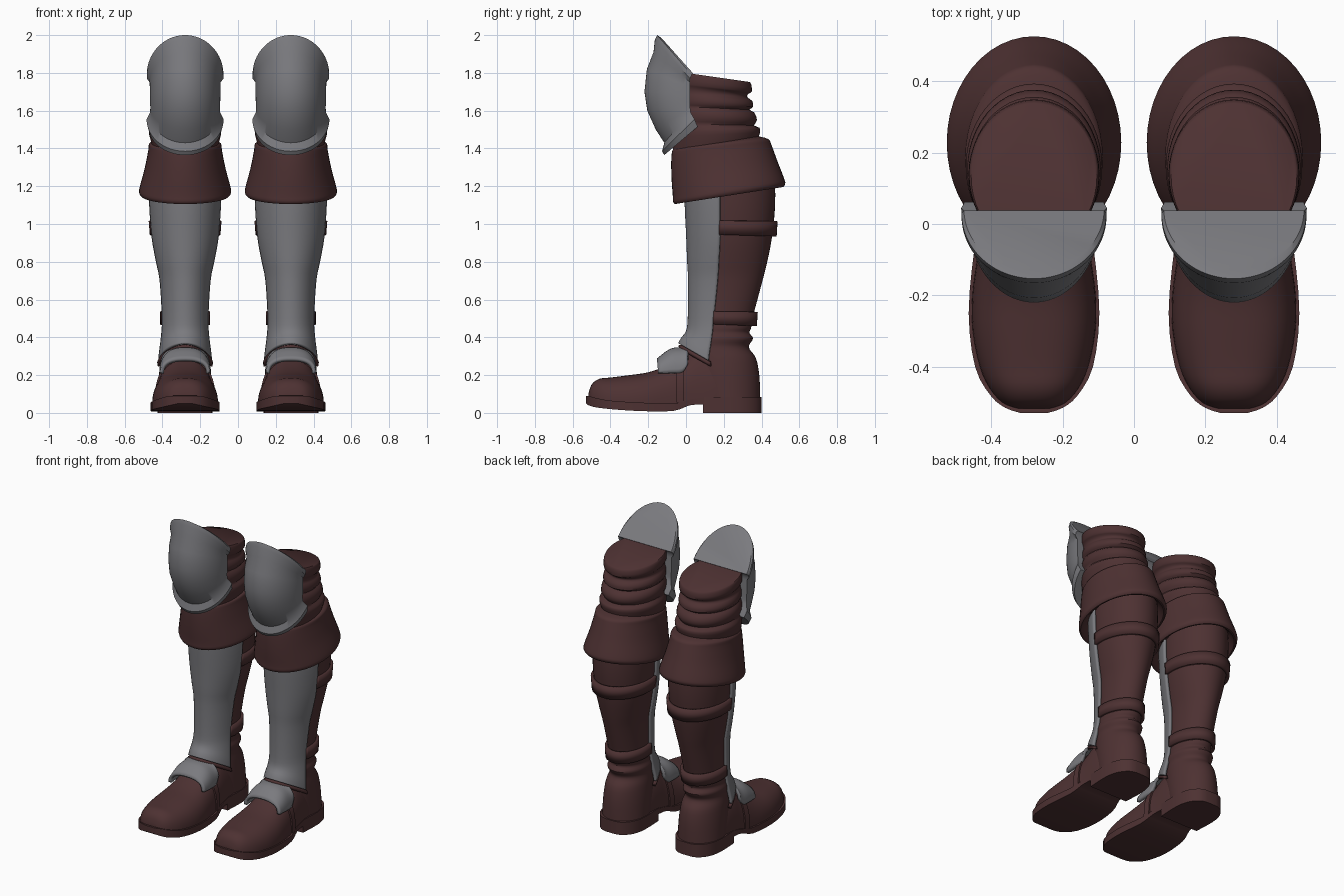
import bpy, bmesh, math

CX = 0.28  # centre of one leg; the other is mirrored


def material(name, rgb):
    m = bpy.data.materials.new(name)
    m.diffuse_color = (*rgb, 1)
    return m


LEATHER = material("brown leather", (0.075, 0.031, 0.032))
STEEL = material("grey steel", (0.195, 0.195, 0.21))


def smooth_rows(rows, n=3):
    """Catmull-Rom refinement of a list of station tuples."""
    out = []
    for i in range(len(rows) - 1):
        a, b, c, d = rows[max(i - 1, 0)], rows[i], rows[i + 1], rows[min(i + 2, len(rows) - 1)]
        for k in range(n):
            t = k / n
            out.append(tuple(q + 0.5 * t * (r - p + t * (2 * p - 5 * q + 4 * r - s + t * (3 * (q - r) + s - p)))
                             for p, q, r, s in zip(a, b, c, d)))
    return out + [rows[-1]]


def ring(w, yf, zf, yb, zb, a0=-180, a1=180, n=48):
    """Tilted ellipse; angle 0 is the front. A full turn leaves off the last point."""
    full = a1 - a0 == 360
    pts = []
    for i in range(n if full else n + 1):
        a = math.radians(a0 + (a1 - a0) * i / n)
        t = (1 - math.cos(a)) / 2
        pts.append((CX + w * math.sin(a), yf + (yb - yf) * t, zf + (zb - zf) * t))
    return pts


def arch(y, w, zb, zt, p=0.8, n=28):
    """Rounded arch across the foot."""
    pts = []
    for i in range(n + 1):
        a = math.pi * i / n
        c = math.cos(a)
        pts.append((CX + w * math.copysign(abs(c) ** p, c), y,
                    zb + (zt - zb) * max(math.sin(a), 0) ** p))
    return pts


def slab(y, w, zb, zt):
    return [(CX - w, y, zb), (CX + w, y, zb), (CX + w, y, zt), (CX - w, y, zt)]


def loft(name, sections, mat, closed=True, thick=0.0, angle=40):
    bm = bmesh.new()
    rows = [[bm.verts.new(p) for p in s] for s in sections]
    m = len(rows[0])
    for a, b in zip(rows, rows[1:]):
        for i in range(m if closed else m - 1):
            j = (i + 1) % m
            bm.faces.new((a[i], a[j], b[j], b[i]))
    if closed:
        bm.faces.new(rows[0])
        bm.faces.new(rows[-1])
    bmesh.ops.recalc_face_normals(bm, faces=bm.faces)
    me = bpy.data.meshes.new(name)
    bm.to_mesh(me)
    bm.free()
    me.materials.append(mat)
    me.polygons.foreach_set("use_smooth", [True] * len(me.polygons))
    me.set_sharp_from_angle(angle=math.radians(angle))
    ob = bpy.data.objects.new(name, me)
    bpy.context.collection.objects.link(ob)
    if thick:
        s = ob.modifiers.new("thickness", "SOLIDIFY")
        s.thickness, s.offset = thick, 0
    ob.modifiers.new("pair", "MIRROR").use_mirror_merge = False
    return ob


# Sole and heel block: (y, half width, bottom, top)
sole = [(-.53, .035, .05, .09), (-.515, .08, .04, .09), (-.48, .122, .03, .08), (-.4, .165, .02, .065),
        (-.25, .183, .01, .055), (-.07, .167, .01, .05), (.02, .147, .04, .07), (.1, .14, .045, .085)]
loft("sole", [slab(*r) for r in smooth_rows(sole)], LEATHER)
heel = [(.09, .14, 0, .085), (.24, .145, 0, .085), (.33, .125, 0, .085), (.385, .08, 0, .085), (.4, .035, 0, .085)]
loft("heel", [slab(*r) for r in smooth_rows(heel)], LEATHER)

# Shoe upper and side strap
shoe = [(-.517, .05, .07, .10), (-.50, .09, .06, .15), (-.46, .125, .05, .18), (-.40, .152, .045, .187),
        (-.3, .172, .04, .2), (-.2, .173, .04, .215), (-.1, .16, .04, .25), (0, .145, .05, .305),
        (.06, .14, .06, .345), (.15, .135, .07, .33), (.25, .12, .07, .25)]
loft("shoe", [arch(*r) for r in smooth_rows(shoe)], LEATHER)
loft("shoe_strap", [arch(*r) for r in ((-.05, .161, .055, .285), (-.01, .155, .055, .308))], LEATHER)

# Instep plate
plate = [(-.148, .122, .21, .28), (-.08, .126, .21, .33), (-.02, .124, .215, .338), (.01, .12, .26, .34)]
loft("instep_plate", [arch(*r) for r in smooth_rows(plate)], STEEL, closed=False, thick=.02)

# Leather leg: (z, half width, front y, back y)
leg = [(.08, .142, .06, .393), (.2, .138, .03, .388), (.29, .13, .02, .37), (.335, .122, .02, .338),
       (.36, .12, .02, .335), (.395, .126, .02, .355), (.425, .116, .03, .335), (.45, .116, .03, .345),
       (.5, .113, .03, .352), (.7, .124, .032, .405), (.8, .143, .027, .43), (.93, .168, .022, .455),
       (1.1, .182, .012, .472), (1.25, .182, .012, .47)]
loft("leg", [ring(w, f, z, b, z) for z, w, f, b in smooth_rows(leg)], LEATHER)

# Straps and seam band round the calf, open at the front
for name, z0, z1, w0, w1, f, b0, b1 in (
        ("ankle_strap", .465, .54, .122, .122, .02, .365, .37),
        ("calf_strap", .94, 1.02, .177, .183, .01, .47, .475)):
    loft(name, [ring(w0, f, z0 + .01, b0, z0 - .005, 74, 286),
                ring(w1, f, z1, b1, z1 - .005, 74, 286)], LEATHER, closed=False, thick=.02)

# Shin guard: (half width, front y, front z, back y, back z)
shin = [(.138, -.033, .365, .37, .13), (.134, -.02, .39, .36, .2), (.123, .008, .43, .35, .36),
        (.118, .018, .5, .36, .5), (.13, .02, .7, .41, .7), (.15, .015, .8, .435, .8),
        (.174, .01, .93, .46, .93), (.187, .002, 1.1, .475, 1.1), (.187, .002, 1.2, .475, 1.2)]
loft("shin_guard", [ring(*r, -76, 76, 32) for r in smooth_rows(shin)], STEEL, closed=False, thick=.018)
loft("shin_guard_trim", [ring(*r, -78, 78, 32) for r in ((.137, -.024, .338, .37, .11), (.141, -.03, .36, .372, .13))],
     LEATHER, closed=False, thick=.022)

# Flared cuff below the knee
cuff = [(.19, 0, 1.15, .46, 1.24), (.225, -.05, 1.107, .505, 1.195), (.243, -.068, 1.117, .525, 1.213),
        (.24, -.07, 1.15, .518, 1.245), (.215, -.077, 1.25, .485, 1.33), (.195, -.077, 1.36, .452, 1.42),
        (.19, -.062, 1.4, .435, 1.45), (.165, 0, 1.405, .38, 1.465)]
loft("cuff", [ring(*r) for r in smooth_rows(cuff)], LEATHER)

# Gathered thigh sleeve: (half width, front z, back y, back z)
thigh = [(.17, 1.38, .37, 1.42), (.19, 1.46, .392, 1.485), (.188, 1.5, .388, 1.51), (.173, 1.53, .36, 1.522),
         (.187, 1.56, .376, 1.55), (.183, 1.6, .362, 1.59), (.168, 1.625, .335, 1.605), (.181, 1.645, .356, 1.62),
         (.178, 1.68, .35, 1.652), (.165, 1.705, .325, 1.67), (.17, 1.735, .328, 1.688), (.182, 1.75, .348, 1.7),
         (.182, 1.797, .346, 1.738), (.176, 1.81, .337, 1.752)]
loft("thigh_sleeve", [ring(w, -.07, zf, b, zb) for w, zf, b, zb in smooth_rows(thigh, 2)], LEATHER, angle=50)

# Knee guard: half rings (half width, front y, front z, side y, side z), flared at both ends
knee = [(.194, -.115, 1.365, .062, 1.515), (.204, -.127, 1.385, .045, 1.555), (.186, -.115, 1.43, .025, 1.59),
        (.184, -.16, 1.5, .022, 1.615), (.186, -.205, 1.6, .022, 1.65), (.187, -.22, 1.7, .022, 1.69),
        (.187, -.207, 1.82, .022, 1.725), (.188, -.172, 1.91, .022, 1.75), (.203, -.165, 1.975, .022, 1.77),
        (.203, -.153, 2.0, .03, 1.79), (.196, -.13, 1.985, .038, 1.797)]
loft("knee_guard", [ring(w, f, zf, 2 * s - f, 2 * zs - zf, -90, 90, 40) for w, f, zf, s, zs in knee],
     STEEL, angle=35)
